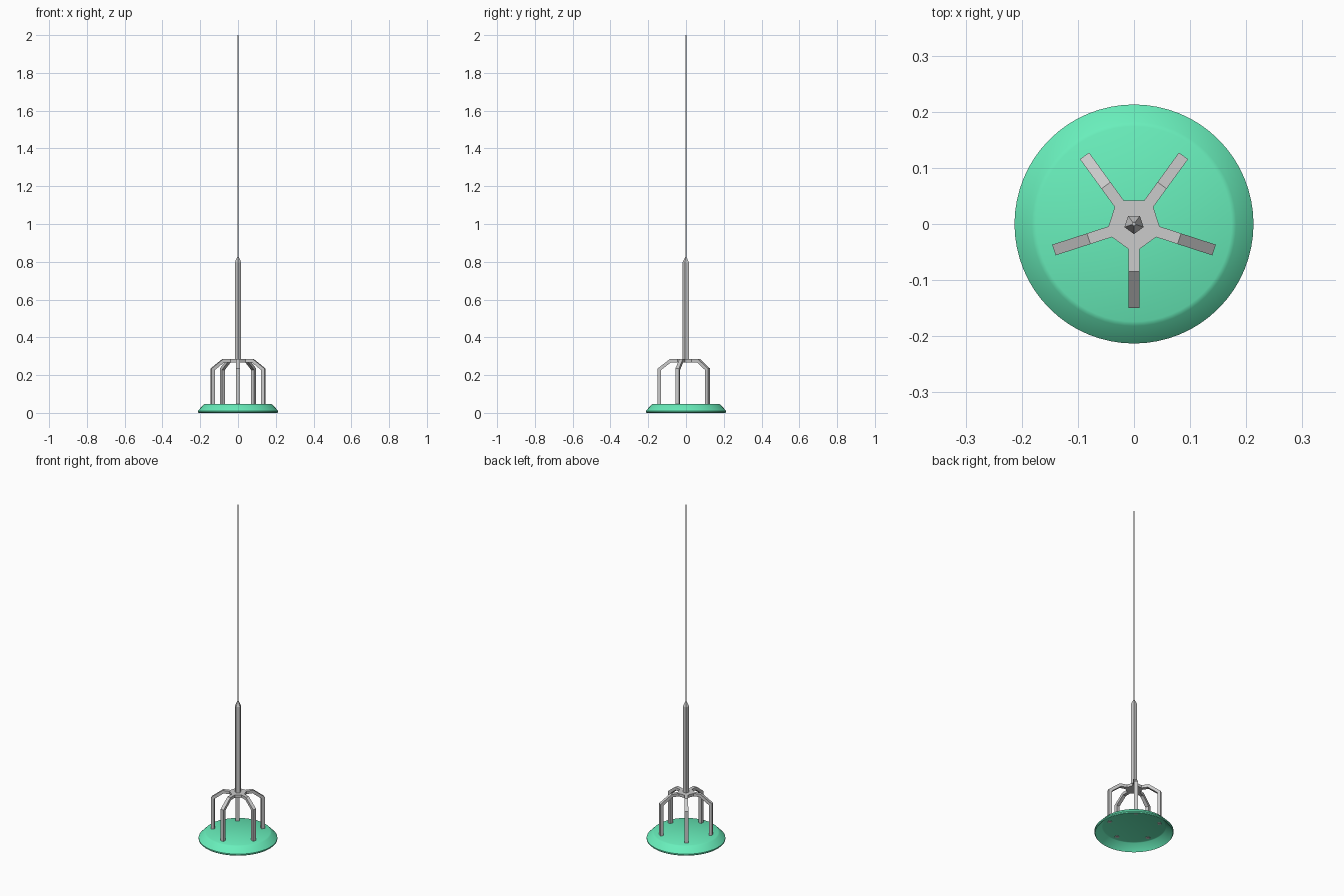
import bpy, bmesh
from math import sin, cos, pi, radians

if "Cube" in bpy.data.objects:
    bpy.data.objects.remove(bpy.data.objects["Cube"])


def make_object(name, bm):
    bmesh.ops.recalc_face_normals(bm, faces=bm.faces)
    mesh = bpy.data.meshes.new(name)
    bm.to_mesh(mesh)
    bm.free()
    ob = bpy.data.objects.new(name, mesh)
    bpy.context.collection.objects.link(ob)
    return ob


def lathe(name, profile, sides, start=0.0, closed=False):
    """Revolve (radius, z) points; open profiles get end caps."""
    bm = bmesh.new()
    rings = [[bm.verts.new((r * cos(start + 2 * pi * i / sides),
                            r * sin(start + 2 * pi * i / sides), z))
              for i in range(sides)] for r, z in profile]
    pairs = list(zip(rings, rings[1:]))
    if closed:
        pairs.append((rings[-1], rings[0]))
    else:
        bm.faces.new(rings[0])
        bm.faces.new(rings[-1])
    for a, b in pairs:
        for i in range(sides):
            j = (i + 1) % sides
            bm.faces.new((a[i], a[j], b[j], b[i]))
    return make_object(name, bm)


# Hollow dished base: flared shell, open underneath
base = lathe("base_dish", [(0.0005, 0.047), (0.174, 0.047), (0.182, 0.043),
                           (0.213, 0.011), (0.213, 0.004), (0.209, 0.0),
                           (0.174, 0.038), (0.168, 0.040), (0.0005, 0.040)],
             64, closed=True)
green = bpy.data.materials.new("green")
green.diffuse_color = (0.14, 0.86, 0.50, 1)
green.use_nodes = True
green.node_tree.nodes["Principled BSDF"].inputs["Base Color"].default_value = green.diffuse_color
base.data.materials.append(green)
bpy.context.view_layer.objects.active = base
base.select_set(True)
bpy.ops.object.shade_smooth_by_angle(angle=radians(30))
base.select_set(False)

# Hub with five bent legs growing out of its sides
HALF, TOP, LOW = 0.010, 0.285, 0.268
outer = [(0.0446, TOP), (0.085, TOP), (0.150, 0.235), (0.150, 0.037)]
inner = [(0.0446, LOW), (0.079, LOW), (0.132, 0.227), (0.132, 0.037)]
bm = bmesh.new()
hub_top, hub_low = [], []
for k in range(5):
    a = radians(-90 + 72 * k)

    def vert(r, side, z):
        return bm.verts.new((r * cos(a) - side * HALF * sin(a),
                             r * sin(a) + side * HALF * cos(a), z))

    sections = [[vert(ro, -1, zo), vert(ro, 1, zo), vert(ri, 1, zi), vert(ri, -1, zi)]
                for (ro, zo), (ri, zi) in zip(outer, inner)]
    for s, t in zip(sections, sections[1:]):
        for i in range(4):
            j = (i + 1) % 4
            bm.faces.new((s[i], s[j], t[j], t[i]))
    bm.faces.new(sections[-1])
    first = sections[0]
    hub_top += [first[0], first[1]]
    hub_low += [first[3], first[2]]
bm.faces.new(hub_top)
bm.faces.new(hub_low)
for i in range(1, 10, 2):
    j = (i + 1) % 10
    bm.faces.new((hub_top[i], hub_top[j], hub_low[j], hub_low[i]))
make_object("hub_and_legs", bm)

# Five-sided mast with tapered tip
lathe("mast", [(0.018, 0.275), (0.018, 0.797), (0.004, 0.826)], 5, -pi / 2)

# Thin whip antenna
lathe("whip_antenna", [(0.0035, 0.81), (0.0035, 2.0)], 8)
